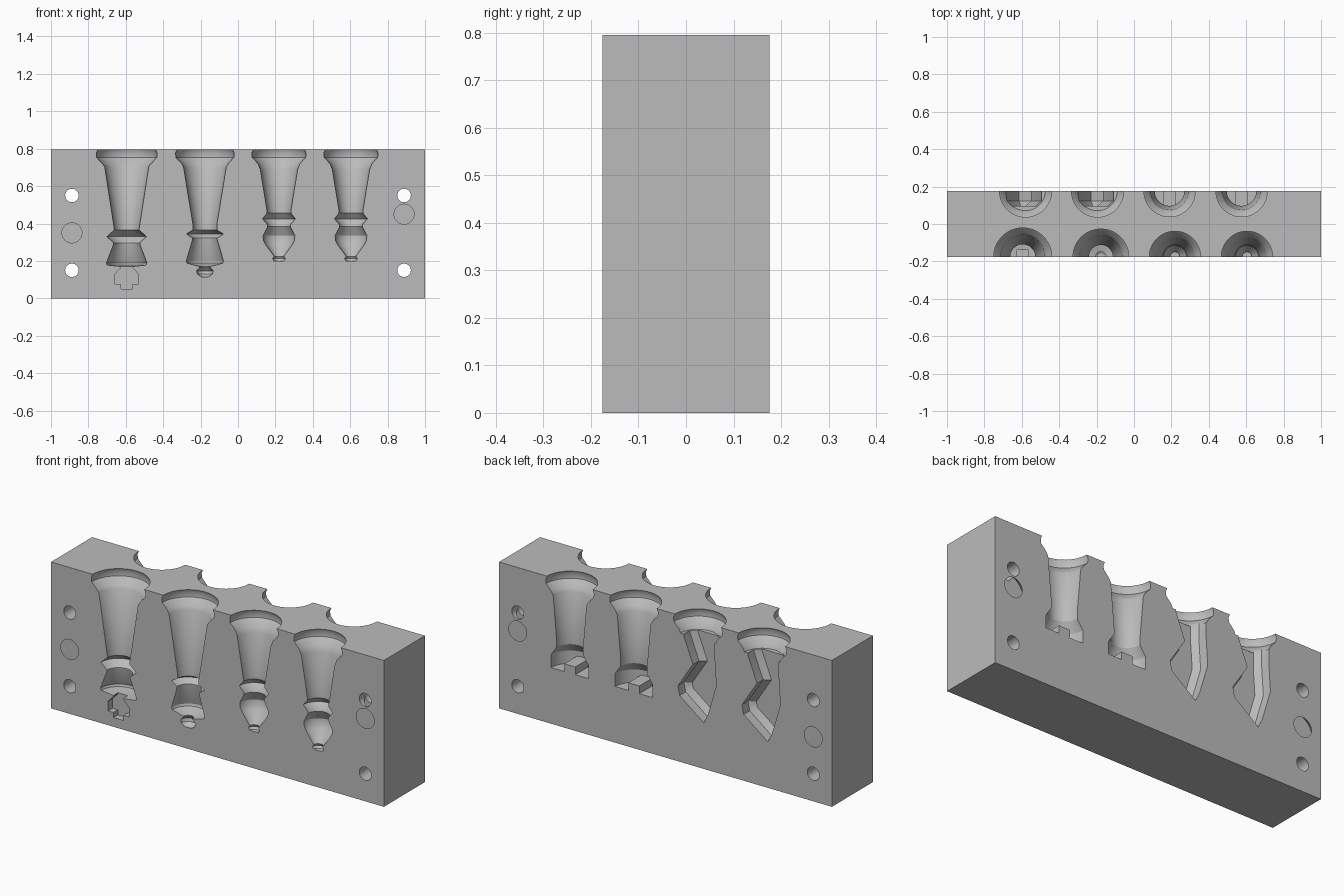
import bpy, bmesh, math
from mathutils import Matrix, Vector

cube = bpy.data.objects.get("Cube")
if cube:
    bpy.data.objects.remove(cube, do_unlink=True)

W, D, H = 2.0, 0.352, 0.795
FRONT, BACK = -D / 2, D / 2

grey = bpy.data.materials.new("mould_grey")
grey.use_nodes = True
colour = (0.5, 0.5, 0.5, 1)
grey.diffuse_color = colour
grey.node_tree.nodes["Principled BSDF"].inputs["Base Color"].default_value = colour


def finish(bm, name):
    bmesh.ops.recalc_face_normals(bm, faces=bm.faces)
    mesh = bpy.data.meshes.new(name)
    bm.to_mesh(mesh)
    bm.free()
    mesh.materials.append(grey)
    ob = bpy.data.objects.new(name, mesh)
    bpy.context.collection.objects.link(ob)
    return ob


def box(name, size, centre):
    bm = bmesh.new()
    bmesh.ops.create_cube(bm, size=1)
    bmesh.ops.scale(bm, vec=size, verts=bm.verts)
    bmesh.ops.translate(bm, vec=centre, verts=bm.verts)
    return finish(bm, name)


def lathe(name, profile, x, y, steps=64):
    """Closed solid turned about a vertical axis; profile is (radius, z)."""
    bm = bmesh.new()
    rings = [[bm.verts.new((x + r * math.cos(a), y + r * math.sin(a), z))
              for a in (math.tau * (i + 0.5) / steps for i in range(steps))]
             for r, z in profile]
    for lo, hi in zip(rings, rings[1:]):
        for i in range(steps):
            j = (i + 1) % steps
            bm.faces.new((lo[i], lo[j], hi[j], hi[i]))
    bm.faces.new(rings[0])
    bm.faces.new(rings[-1])
    return finish(bm, name)


def slab(name, outline, x, y, depth, chamfer=0):
    """Outline in x and z, extruded both ways along y, with chamfered rims."""
    bm = bmesh.new()
    face = bm.faces.new([bm.verts.new((x + px, y - depth, pz)) for px, pz in outline])
    ext = bmesh.ops.extrude_face_region(bm, geom=[face])
    verts = [g for g in ext["geom"] if isinstance(g, bmesh.types.BMVert)]
    bmesh.ops.translate(bm, vec=(0, 2 * depth, 0), verts=verts)
    if chamfer:
        rims = [e for e in bm.edges if abs(e.verts[0].co.y - e.verts[1].co.y) < 1e-4]
        bmesh.ops.bevel(bm, geom=rims, offset=chamfer, segments=1, affect='EDGES')
    return finish(bm, name)


def rod(name, r1, r2, length, x, y, z):
    """Cone or cylinder along y, centred on the given point."""
    bm = bmesh.new()
    bmesh.ops.create_cone(bm, cap_ends=True, segments=32, radius1=r1, radius2=r2,
                          depth=length)
    bmesh.ops.transform(bm, matrix=Matrix.Translation((x, y, z))
                        @ Matrix.Rotation(math.pi / 2, 4, 'X'), verts=bm.verts)
    return finish(bm, name)


def carve(target, cutters):
    """Subtract each cutter from the target, then delete the cutters."""
    for c in cutters:
        c.hide_render = True
        mod = target.modifiers.new("cut", 'BOOLEAN')
        mod.operation, mod.solver, mod.object = 'DIFFERENCE', 'EXACT', c
    bpy.context.view_layer.update()
    graph = bpy.context.evaluated_depsgraph_get()
    mesh = bpy.data.meshes.new_from_object(target.evaluated_get(graph))
    target.modifiers.clear()
    target.data = mesh
    for c in cutters:
        bpy.data.objects.remove(c, do_unlink=True)


def flange(r):
    """Stepped foot opening through the top of the block."""
    return [(r - 0.008, H + 0.04), (r - 0.008, H), (r, H - 0.018),
            (r - 0.002, H - 0.042), (r - 0.033, H - 0.075)]


block = box("mould_block", (W, D, H), (0, 0, H / 2))
cutters = []

# Front: king cavity with a shallow cross
king = flange(0.163) + [(0.118, 0.705), (0.067, 0.375), (0.067, 0.365), (0.106, 0.33),
                        (0.07, 0.297), (0.07, 0.29), (0.108, 0.19), (0.104, 0.178),
                        (0.03, 0.17)]
cutters.append(lathe("king_cavity", king, -0.595, FRONT))
half = [(0.03, 0.185), (0.03, 0.165), (0.062, 0.13), (0.062, 0.078), (0.03, 0.078),
        (0.03, 0.05)]
cross = half + [(-x, z) for x, z in reversed(half)]
cutters.append(slab("king_cross_cavity", cross, -0.595, FRONT, 0.038))

# Front: queen cavity
queen = flange(0.157) + [(0.114, 0.7), (0.064, 0.395), (0.064, 0.365), (0.099, 0.344),
                         (0.066, 0.322), (0.066, 0.315), (0.099, 0.2), (0.095, 0.188),
                         (0.028, 0.17), (0.028, 0.165), (0.045, 0.147), (0.04, 0.13),
                         (0.018, 0.115)]
cutters.append(lathe("queen_cavity", queen, -0.177, FRONT))

# Front: two bishop cavities
bishop = flange(0.145) + [(0.1, 0.69), (0.064, 0.47), (0.064, 0.455), (0.088, 0.425),
                          (0.064, 0.398), (0.06, 0.385), (0.085, 0.335), (0.083, 0.31),
                          (0.07, 0.285), (0.026, 0.225), (0.034, 0.212), (0.026, 0.2)]
for x in (0.219, 0.604):
    cutters.append(lathe("bishop_cavity", bishop, x, FRONT))

# Back: two rook cavities, each with a battlement slot left standing
rook = flange(0.145) + [(0.1, 0.7), (0.079, 0.46), (0.079, 0.425), (0.113, 0.375),
                        (0.113, 0.305)]
for x in (0.19, 0.575):
    cavity = lathe("rook_cavity", rook, x, BACK)
    carve(cavity, [box("rook_slot", (0.066, 0.4, 0.1), (x, BACK, 0.297))])
    cutters.append(cavity)

# Back: two knight cavities, a round foot and a chamfered head
foot = flange(0.147) + [(0.105, 0.7)]
head = [(-0.1, 0.76), (0.09, 0.76), (0.085, 0.69), (0.03, 0.55), (0.12, 0.41),
        (0.11, 0.36), (-0.035, 0.25), (-0.06, 0.3), (-0.11, 0.47), (-0.1, 0.62)]
for x in (-0.58, -0.195):
    cutters.append(lathe("knight_foot_cavity", foot, x, BACK))
    cutters.append(slab("knight_head_cavity", head, x, BACK, 0.08, 0.028))

# Bolt holes through the block and conical sockets on both faces
for x, socket_z in ((-0.888, 0.35), (0.888, 0.45)):
    for z in (0.15, 0.55):
        cutters.append(rod("bolt_hole", 0.036, 0.036, 1, x, 0, z))
    for y, radii in ((FRONT, (0.1, 0.007)), (BACK, (0.007, 0.1))):
        cutters.append(rod("socket", *radii, 0.1, x, y, socket_z))

carve(block, cutters)

for ob in bpy.context.selected_objects:
    ob.select_set(False)
block.select_set(True)
bpy.context.view_layer.objects.active = block
bpy.ops.object.shade_smooth_by_angle(angle=math.radians(30))
